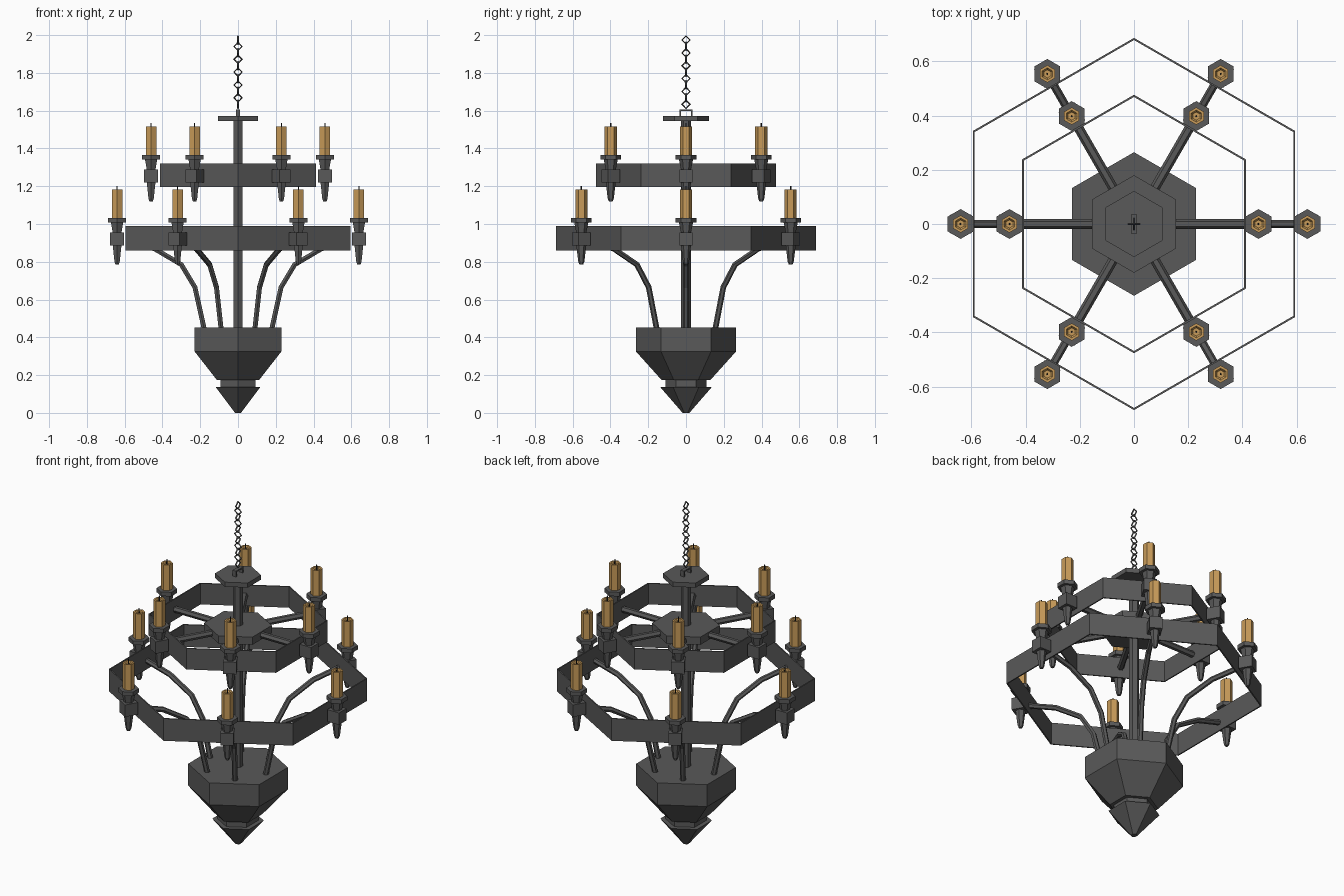
import bpy, bmesh
from math import sin, cos, pi, radians
from mathutils import Matrix, Vector

if "Cube" in bpy.data.objects:
    bpy.data.objects.remove(bpy.data.objects["Cube"])


def material(name, rgb):
    m = bpy.data.materials.new(name)
    m.diffuse_color = (*rgb, 1)
    m.use_nodes = True
    m.node_tree.nodes["Principled BSDF"].inputs["Base Color"].default_value = m.diffuse_color
    return m


IRON = material("dark_iron", (0.1, 0.1, 0.1))
WAX = material("wax", (0.58, 0.33, 0.1))
WICK = material("wick", (0.02, 0.02, 0.02))


def add(name, mesh, mat):
    mesh.materials.clear()
    mesh.materials.append(mat)
    ob = bpy.data.objects.new(name, mesh)
    bpy.context.collection.objects.link(ob)
    return ob


def lathe(name, profile, mat=IRON, centre=(0, 0), sides=6):
    """Six-sided turned part from (radius, z) points, corners pointing to +-y."""
    bm = bmesh.new()
    rows = []
    for r, z in profile:
        rows.append([bm.verts.new((centre[0] + r * cos(pi / 6 + 2 * pi * i / sides),
                                   centre[1] + r * sin(pi / 6 + 2 * pi * i / sides), z))
                     for i in range(sides)])
    for a, b in zip(rows, rows[1:]):
        for i in range(sides):
            j = (i + 1) % sides
            bm.faces.new((a[i], a[j], b[j], b[i]))
    if profile[0] != profile[-1]:
        bm.faces.new(rows[0][::-1])
        bm.faces.new(rows[-1])
    bmesh.ops.remove_doubles(bm, verts=bm.verts, dist=1e-5)
    bmesh.ops.recalc_face_normals(bm, faces=bm.faces)
    me = bpy.data.meshes.new(name)
    bm.to_mesh(me)
    bm.free()
    return add(name, me, mat)


def box(name, centre, size, angle=0):
    bm = bmesh.new()
    bmesh.ops.create_cube(bm, size=1, matrix=Matrix.Translation(centre)
                          @ Matrix.Rotation(angle, 4, 'Z') @ Matrix.Diagonal((*size, 1)))
    me = bpy.data.meshes.new(name)
    bm.to_mesh(me)
    bm.free()
    return add(name, me, IRON)


def tube(name, points, radius, cyclic=False, res=1):
    cu = bpy.data.curves.new(name, 'CURVE')
    cu.dimensions = '3D'
    cu.bevel_depth = radius
    cu.bevel_resolution = res
    cu.use_fill_caps = True
    sp = cu.splines.new('POLY')
    sp.points.add(len(points) - 1)
    for p, co in zip(sp.points, points):
        p.co = (*co, 1)
    sp.use_cyclic_u = cyclic
    tmp = bpy.data.objects.new(name + "_path", cu)
    bpy.context.collection.objects.link(tmp)
    dg = bpy.context.evaluated_depsgraph_get()
    me = bpy.data.meshes.new_from_object(tmp.evaluated_get(dg))
    bpy.data.objects.remove(tmp)
    for p in me.polygons:
        p.use_smooth = False
    return add(name, me, IRON)


# bowl, neck and pointed finial
lathe("bowl", [(0.13, 0.175), (0.265, 0.325), (0.265, 0.453)])
lathe("neck", [(0.108, 0.13), (0.108, 0.18)])
lathe("finial", [(0.018, 0), (0.137, 0.137)])

# central rod, upper hub and canopy plate
lathe("central_rod", [(0.027, 0.44), (0.027, 1.56)])
lathe("hub_plate", [(0.18, 1.235), (0.18, 1.28)])
lathe("canopy_plate", [(0.122, 1.545), (0.122, 1.572)])

# staple that holds the chain
for s in (-1, 1):
    box("staple_leg", (0, s * 0.031, 1.585), (0.022, 0.008, 0.034))
box("staple_bar", (0, 0, 1.602), (0.022, 0.07, 0.008))

# chain of diamond links turned alternately
for i in range(11):
    z = 1.974 - i * 0.034
    d = Vector((0, 1, 0)) if i % 2 == 0 else Vector((1, 0, 0))
    c, up = Vector((0, 0, z)), Vector((0, 0, 0.022))
    tube("chain_link", [c + up, c + d * 0.021, c - up, c - d * 0.021], 0.0045, True, 0)


def candle_holder(r, angle, dz):
    """Socket, drip plate, candle and wick; dz lifts the lower-tier layout."""
    at = (r * cos(angle), r * sin(angle))
    box("holder_block", (*at, 0.92 + dz), (0.075, 0.07, 0.07), angle)
    lathe("holder_spike", [(0.01, 0.785 + dz), (0.016, 0.80 + dz), (0.027, 0.89 + dz)], centre=at)
    lathe("holder_cup", [(0.026, 0.95 + dz), (0.038, 1.012 + dz)], centre=at)
    lathe("drip_plate", [(0.055, 1.008 + dz), (0.055, 1.032 + dz)], centre=at)
    lathe("candle", [(0.032, 1.03 + dz), (0.032, 1.182 + dz), (0.022, 1.182 + dz),
                     (0.015, 1.172 + dz)], WAX, at)
    lathe("wick", [(0.004, 1.17 + dz), (0.003, 1.202 + dz)], WICK, at)


# two hexagonal hoops with a candle at the middle of every side
for tier, R, z0, z1, r, dz in (("lower", 0.687, 0.86, 0.99, 0.64, 0),
                               ("upper", 0.477, 1.197, 1.32, 0.46, 0.334)):
    t = 0.008
    lathe(tier + "_hoop", [(R - t, z0), (R, z0), (R, z1), (R - t, z1), (R - t, z0)])
    for k in range(6):
        candle_holder(r, radians(60 * k), dz)

# curved arms to the lower hoop and straight spokes to the upper hoop
ARM = [(0.178, 0.44), (0.228, 0.665), (0.30, 0.785), (0.44, 0.868), (0.592, 0.91)]
for k in range(6):
    a = radians(60 * k)
    tube("curved_arm", [(r * cos(a), r * sin(a), z) for r, z in ARM], 0.015)
    tube("spoke", [(r * cos(a), r * sin(a), 1.258) for r in (0.14, 0.41)], 0.018)
